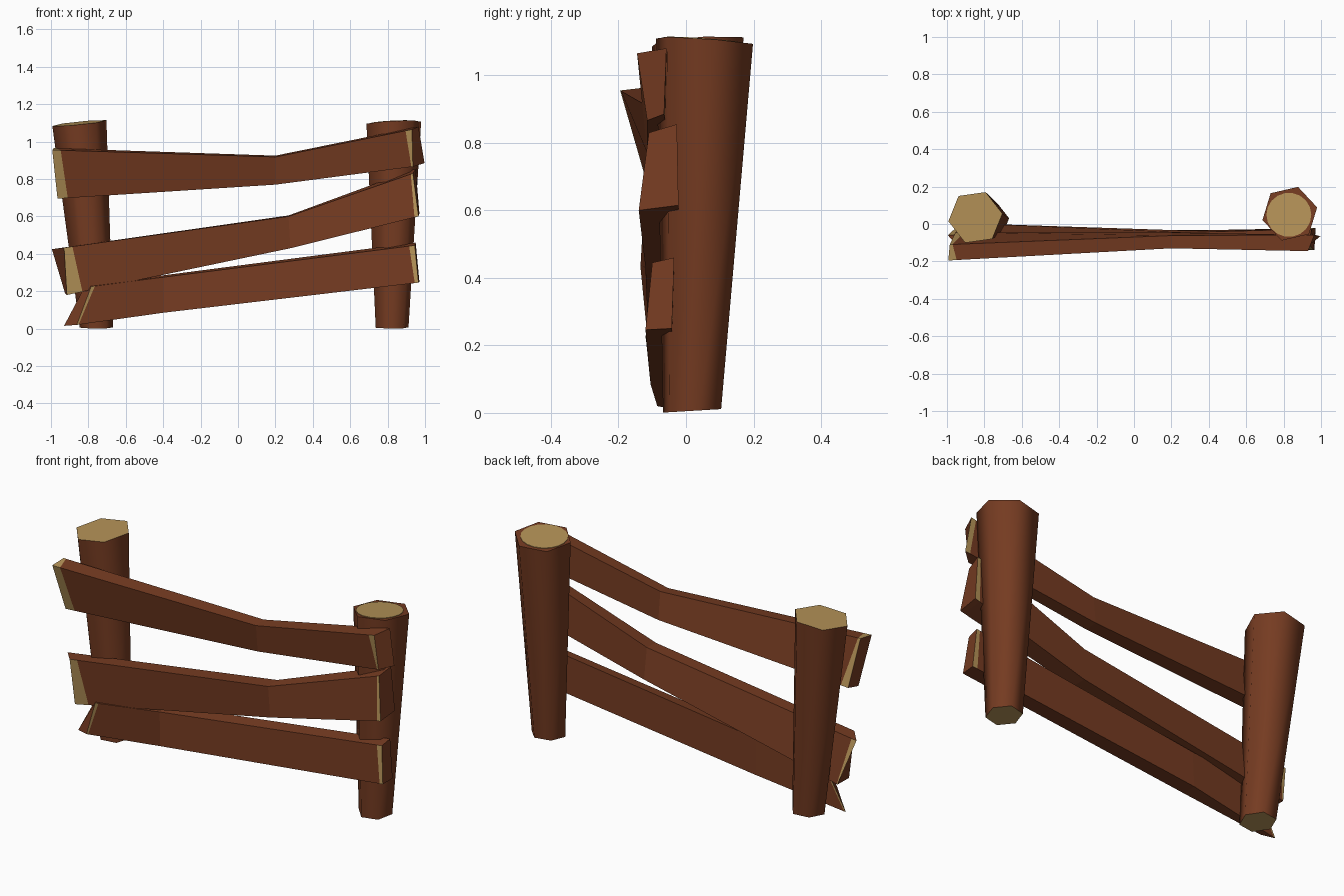
import bpy, bmesh, math
from mathutils import Vector

if "Cube" in bpy.data.objects:
    bpy.data.objects.remove(bpy.data.objects["Cube"])


def material(name, rgb):
    m = bpy.data.materials.new(name)
    m.diffuse_color = (*rgb, 1)
    m.use_nodes = True
    m.node_tree.nodes["Principled BSDF"].inputs["Base Color"].default_value = m.diffuse_color
    return m


BARK = material("brown_bark", (0.178, 0.044, 0.0155))
CUT = material("pale_cut_wood", (0.46, 0.29, 0.097))


def finish(bm, name, mats):
    bmesh.ops.recalc_face_normals(bm, faces=bm.faces[:])
    me = bpy.data.meshes.new(name)
    bm.to_mesh(me)
    bm.free()
    for m in mats:
        me.materials.append(m)
    ob = bpy.data.objects.new(name, me)
    bpy.context.collection.objects.link(ob)
    return ob


# Posts: six-sided, leaning, wider at the sloping top
def post(name, base, base_r, top, top_r, start, slope, full_cap):
    def top_z(x, y):
        return top[2] + slope[0] * (x - top[0]) + slope[1] * (y - top[1])

    bm = bmesh.new()
    low, high = [], []
    for i in range(6):
        a = math.radians(start + 60 * i)
        c, s = math.cos(a), math.sin(a)
        y = base[1] + base_r * s
        low.append(bm.verts.new((base[0] + base_r * c, y, max(0, 0.005 + 0.06 * y))))
        x, y = top[0] + top_r * c, top[1] + top_r * s
        high.append(bm.verts.new((x, y, top_z(x, y))))
    for i in range(6):
        j = (i + 1) % 6
        bm.faces.new((low[i], low[j], high[j], high[i])).smooth = True
    bm.faces.new(low[::-1]).material_index = 1
    cap = bm.faces.new(high)
    cap.material_index = 1 if full_cap else 0
    finish(bm, name, (BARK, CUT))

    # Round cut-wood plate that leaves a bark rim
    if not full_cap:
        bm = bmesh.new()
        ring = []
        for i in range(18):
            a = math.tau * i / 18
            x = top[0] - 0.005 + 0.12 * math.cos(a)
            y = top[1] - 0.006 + 0.118 * math.sin(a)
            ring.append(bm.verts.new((x, y, top_z(x, y) + 0.003)))
        disc = bm.faces.new(ring)
        ext = bmesh.ops.extrude_face_region(bm, geom=[disc], use_keep_orig=True)
        for v in ext["geom"]:
            if isinstance(v, bmesh.types.BMVert):
                v.co.z -= 0.004
        finish(bm, name + "_cut_top", (CUT,))


post("left_post", (-0.757, 0.018), 0.09, (-0.848, 0.035, 1.099), 0.146, 8,
     (0.10, 0.06), True)
post("right_post", (0.824, 0.018), 0.09, (0.833, 0.055, 1.101), 0.15, 13,
     (0.05, -0.07), False)


# Rails: crooked planks; each section is front-top, front-bottom, back-bottom, back-top
def rail(name, left, mid, right, left_band, right_band, pale_top=False):
    left, mid, right = ([Vector(p) for p in s] for s in (left, mid, right))

    def band(end, widths):
        return [e + (m - e).normalized() * w for e, m, w in zip(end, mid, widths)]

    sections = [left, band(left, left_band), mid, band(right, right_band), right]
    bm = bmesh.new()
    rings = [[bm.verts.new(p) for p in s] for s in sections]
    for k in range(4):
        for i in range(4):
            j = (i + 1) % 4
            f = bm.faces.new((rings[k][i], rings[k][j], rings[k + 1][j], rings[k + 1][i]))
            # pale worn strips on front and back beside each end
            pale = k in (0, 3) and i in (0, 2) or (pale_top and k == 0 and i == 3)
            f.material_index = 1 if pale else 0
    bm.faces.new(rings[0])
    bm.faces.new(rings[-1][::-1])
    finish(bm, name, (BARK, CUT))


rail("top_rail",
     [(-.993, -.195, .955), (-.965, -.12, .695), (-.955, -.045, .71), (-.985, -.11, .965)],
     [(.2, -.13, .918), (.2, -.115, .77), (.2, -.045, .775), (.2, -.062, .925)],
     [(.93, -.145, 1.065), (.935, -.115, .866), (.997, -.065, .885), (.965, -.058, 1.08)],
     (.045, .055, .045, .015), (.035, .008, .03, .03), True)
rail("middle_rail",
     [(-.93, -.135, .433), (-.915, -.11, .18), (-.925, .005, .19), (-.995, -.06, .425)],
     [(.27, -.125, .60), (.28, -.12, .43), (.28, -.035, .43), (.27, -.045, .605)],
     [(.935, -.11, .83), (.965, -.14, .60), (.97, -.022, .615), (.95, -.027, .855)],
     (.045, .085, .005, .03), (.012, .022, .03, .02))
rail("bottom_rail",
     [(-.785, -.12, .225), (-.862, -.085, .02), (-.93, -.06, .015), (-.81, -.05, .243)],
     [(-.4, -.11, .275), (-.4, -.105, .085), (-.4, -.03, .09), (-.4, -.04, .285)],
     [(.945, -.1, .445), (.965, -.12, .246), (.97, -.042, .25), (.95, -.035, .46)],
     (.02, .01, .01, .01), (.03, .02, .03, .02))
